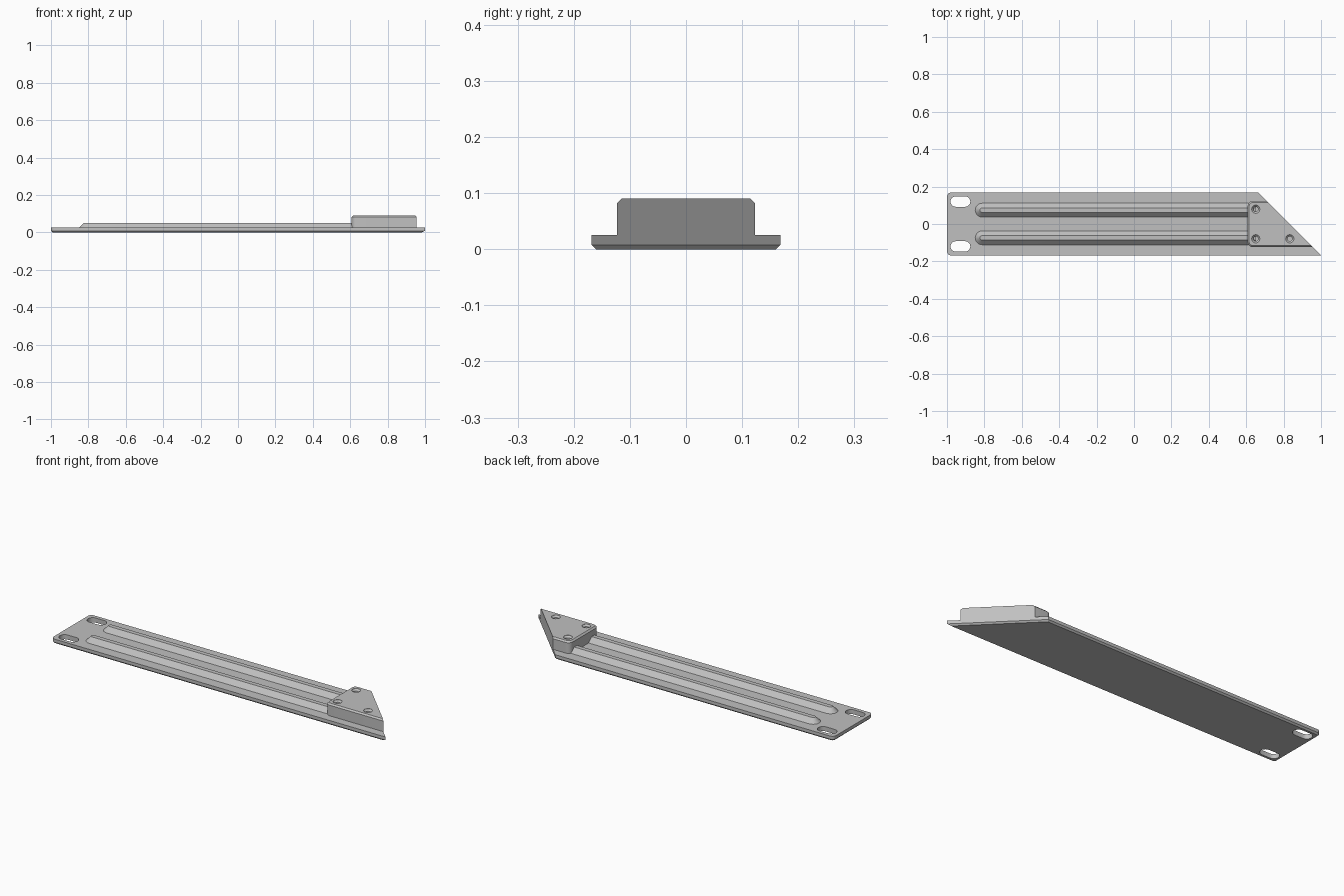
import bpy, bmesh
from math import sin, cos, pi, radians
from mathutils import Vector

if "Cube" in bpy.data.objects:
    bpy.data.objects.remove(bpy.data.objects["Cube"])

grey = bpy.data.materials.new("plain grey")
grey.use_nodes = True
colour = (0.53, 0.53, 0.53, 1)
grey.diffuse_color = colour
grey.node_tree.nodes["Principled BSDF"].inputs["Base Color"].default_value = colour

HALF = 0.168     # half width of the plate
CUT = 0.832      # the slanted end lies on x + y = CUT
PLATE_TOP = 0.025
BLOCK_TOP = 0.09


def arc(cx, cy, r, start, end, steps=10):
    angles = [radians(start + (end - start) * i / steps) for i in range(steps + 1)]
    return [(cx + r * cos(a), cy + r * sin(a)) for a in angles]


def slanted_outline(left, half, r):
    """Rounded left corners, square right corners on the slanted cut."""
    return ([(CUT + half, -half), (CUT - half, half)]
            + arc(left + r, half - r, r, 90, 180, 6)
            + arc(left + r, -half + r, r, 180, 270, 6))


def loft(name, rings):
    """Closed solid through rings, each (outline, z), from bottom to top."""
    bm = bmesh.new()
    loops = [[bm.verts.new((x, y, z)) for x, y in pts] for pts, z in rings]
    bm.faces.new(loops[0][::-1])
    bm.faces.new(loops[-1])
    n = len(loops[0])
    for low, high in zip(loops, loops[1:]):
        for i in range(n):
            j = (i + 1) % n
            bm.faces.new((low[i], low[j], high[j], high[i]))
    bmesh.ops.recalc_face_normals(bm, faces=bm.faces)
    mesh = bpy.data.meshes.new(name)
    bm.to_mesh(mesh)
    bm.free()
    mesh.materials.append(grey)
    ob = bpy.data.objects.new(name, mesh)
    bpy.context.collection.objects.link(ob)
    return ob


def activate(ob):
    bpy.ops.object.select_all(action='DESELECT')
    ob.select_set(True)
    bpy.context.view_layer.objects.active = ob


def carve(ob, cutters):
    activate(ob)
    for cutter in cutters:
        cutter.hide_render = True
        mod = ob.modifiers.new("cut", 'BOOLEAN')
        mod.operation = 'DIFFERENCE'
        mod.solver = 'EXACT'
        mod.object = cutter
        bpy.ops.object.modifier_apply(modifier=mod.name)
        bpy.data.objects.remove(cutter)


def slot(cx, cy, reach, r):
    return arc(cx + reach, cy, r, -90, 90) + arc(cx - reach, cy, r, 90, 270)


def rib_outline(cy, r, start=-0.812, end=0.65):
    return [(end, cy - r), (end, cy + r)] + arc(start, cy, r, 90, 270)


# Base plate with a chamfered underside and two mounting slots
c = 0.008
low = slanted_outline(-1 + c, HALF - c, 0.014)
low = [(x - c * 1.414 if i < 2 else x, y) for i, (x, y) in enumerate(low)]
full = slanted_outline(-1, HALF, 0.022)
plate = loft("base_plate", [(low, 0), (full, c), (full, PLATE_TOP)])
carve(plate, [loft("slot_cutter", [(slot(-0.928, s * 0.12, 0.025, 0.028), z)
                                   for z in (-0.02, 0.06)]) for s in (-1, 1)])

# Two stiffening ribs with sloped sides and rounded ends
ribs = [loft(side + "_rib", [(rib_outline(s * 0.074, 0.0375), PLATE_TOP - 0.0005),
                             (rib_outline(s * 0.074, 0.012), 0.05)])
        for side, s in (("front", -1), ("back", 1))]

# Raised end block, chamfered on top except along the slanted end
body = slanted_outline(0.608, 0.123, 0.026)
top = slanted_outline(0.608 + c, 0.123 - c, 0.018)
block = loft("end_block", [(body, PLATE_TOP - 0.0005), (body, BLOCK_TOP - c), (top, BLOCK_TOP)])

# Countersunk blind screw holes
holes = []
for x, y in ((0.651, 0.079), (0.651, -0.079), (0.833, -0.079)):
    rings = ((0.013, 0.04), (0.013, 0.08), (0.022, BLOCK_TOP - 0.001), (0.022, BLOCK_TOP + 0.02))
    holes.append(loft("hole_cutter", [(arc(x, y, r, 0, 345, 23), z) for r, z in rings]))
carve(block, holes)

for ob in [plate, block] + ribs:
    activate(ob)
    bpy.ops.object.shade_smooth_by_angle(angle=radians(30))
